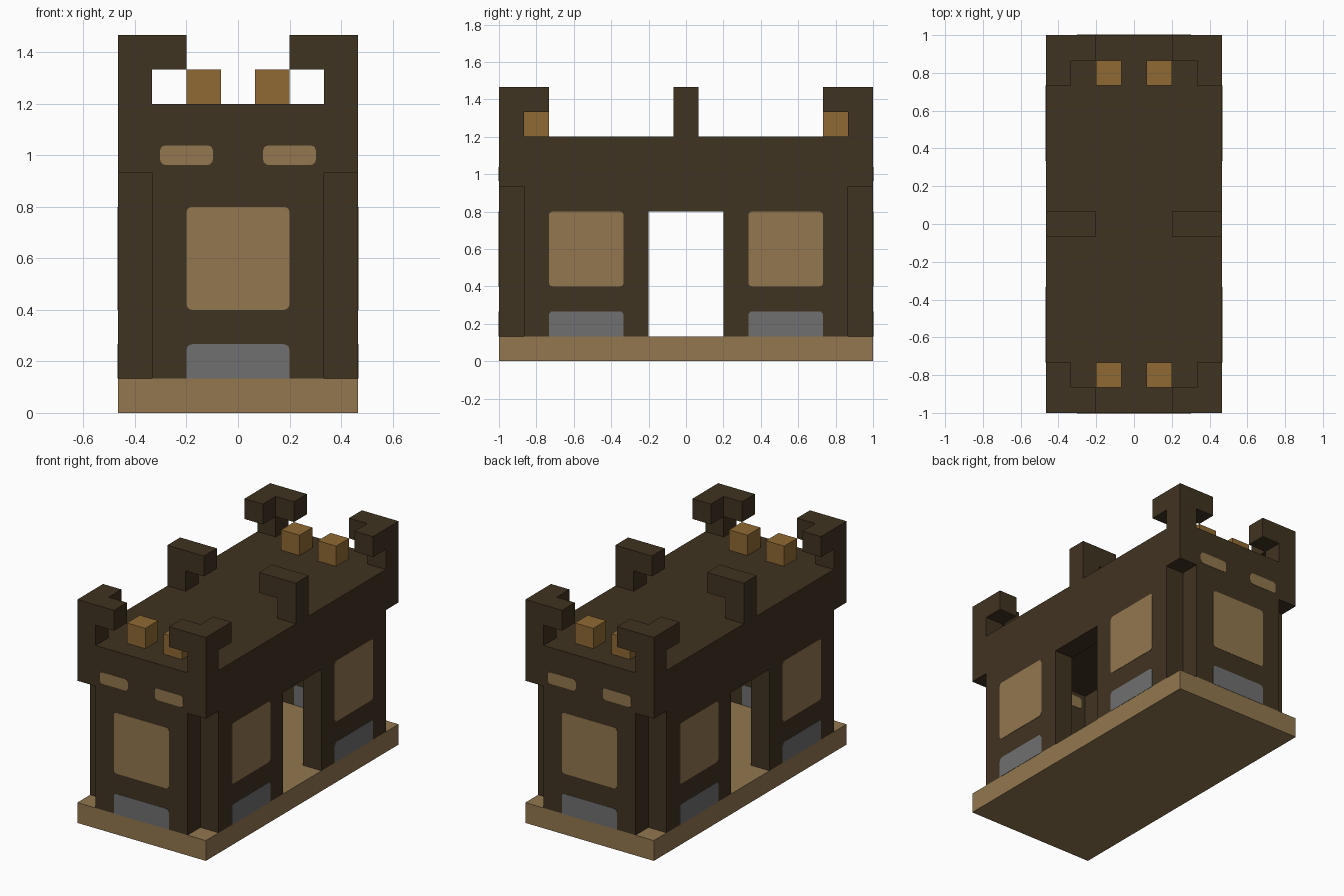
import bpy
import math
from mathutils import Vector

U = 2 / 15  # one block of the building grid
HX, HY = 3.5, 7.5  # half width and half length in blocks
FLOOR, DOOR_TOP, NOTCH_TOP, CEILING, ROOF, POST_TOP, TOP = 1, 6, 7, 8, 9, 10, 11

cube = bpy.data.objects.get("Cube")
if cube:
    bpy.data.objects.remove(cube, do_unlink=True)


def material(name, rgb):
    mat = bpy.data.materials.new(name)
    mat.use_nodes = True
    colour = (*rgb, 1)
    mat.diffuse_color = colour
    mat.node_tree.nodes["Principled BSDF"].inputs["Base Color"].default_value = colour
    return mat


BROWN = material("dark_brown", (0.051, 0.033, 0.015))
TAN = material("tan", (0.287, 0.184, 0.078))
GREY = material("grey", (0.162, 0.162, 0.162))
GOLD = material("gold", (0.279, 0.144, 0.034))


def prism(name, mat, outline, depth):
    """Extrude a closed outline of points (in blocks) along a vector."""
    n = len(outline)
    near = [Vector(p) * U for p in outline]
    far = [p + Vector(depth) * U for p in near]
    faces = [tuple(range(n))[::-1], tuple(range(n, 2 * n))]
    faces += [(i, (i + 1) % n, (i + 1) % n + n, i + n) for i in range(n)]
    # Keep the normals outward whichever way the outline runs
    area = sum((near[i].cross(near[(i + 1) % n]) for i in range(n)), Vector())
    if area.dot(Vector(depth)) < 0:
        faces = [f[::-1] for f in faces]
    mesh = bpy.data.meshes.new(name)
    mesh.from_pydata(near + far, [], faces)
    mesh.materials.append(mat)
    obj = bpy.data.objects.new(name, mesh)
    bpy.context.collection.objects.link(obj)
    return obj


def box(name, mat, xs, ys, zs):
    (x0, x1), (y0, y1), (z0, z1) = sorted(xs), sorted(ys), sorted(zs)
    prism(name, mat, [(x0, y0, z0), (x1, y0, z0), (x1, y1, z0), (x0, y1, z0)],
          (0, 0, z1 - z0))


def rounded(centre, half, z0, z1, radius, square_bottom):
    """Upright rectangle with rounded corners as (across, z) points."""
    points = []
    for k, (sx, sz) in enumerate([(1, 1), (-1, 1), (-1, -1), (1, -1)]):
        if sz < 0 and square_bottom:
            points.append((centre + sx * half, z0))
            continue
        cx = centre + sx * (half - radius)
        cz = z1 - radius if sz > 0 else z0 + radius
        for step in range(4):
            a = math.radians(90 * k + 30 * step)
            points.append((cx + radius * math.cos(a), cz + radius * math.sin(a)))
    return points


def panel(name, mat, axis, side, centre, half, z0, z1, square_bottom=False):
    """Thin plates on the outer and inner face of a wall."""
    outline = rounded(centre, half, z0, z1, 0.16, square_bottom)
    wall = HX if axis == "x" else HY
    for label, at in (("outer", wall - 0.01), ("inner", wall - 1.015)):
        if axis == "x":
            points, depth = [(side * at, a, z) for a, z in outline], (side * 0.025, 0, 0)
        else:
            points, depth = [(a, side * at, z) for a, z in outline], (0, side * 0.025, 0)
        prism(f"{name}_{label}", mat, points, depth)


# Floor slab and roof slab
box("base", TAN, (-HX, HX), (-HY, HY), (0, FLOOR))
box("roof", BROWN, (-HX, HX), (-HY, HY), (CEILING, ROOF))

# Long walls with a doorway, their upper bands, and the middle battlements
for side, s in (("left", 1), ("right", -1)):
    profile = [(-6.5, FLOOR), (-1.5, FLOOR), (-1.5, DOOR_TOP), (1.5, DOOR_TOP),
               (1.5, FLOOR), (6.5, FLOOR), (6.5, NOTCH_TOP), (-6.5, NOTCH_TOP)]
    prism(f"{side}_wall", BROWN, [(s * 2.5, y, z) for y, z in profile], (s, 0, 0))
    box(f"{side}_upper_wall", BROWN, (s * 2.5, s * HX), (-HY, HY), (NOTCH_TOP, CEILING))
    box(f"{side}_battlement_post", BROWN, (s * 2.5, s * HX), (-0.5, 0.5), (ROOF, POST_TOP))
    box(f"{side}_battlement_top", BROWN, (s * 1.5, s * HX), (-0.5, 0.5), (POST_TOP, TOP))
    for y in (-4, 4):
        panel(f"{side}_window", TAN, "x", s, y, 1.5, 3, DOOR_TOP)
        panel(f"{side}_stone", GREY, "x", s, y, 1.5, FLOOR, 2, True)

# End walls, their panels, corner battlements and roof blocks
for end, e in (("front", -1), ("back", 1)):
    box(f"{end}_wall", BROWN, (-2.5, 2.5), (e * 6.5, e * HY), (FLOOR, CEILING))
    panel(f"{end}_window", TAN, "y", e, 0, 1.5, 3, DOOR_TOP)
    panel(f"{end}_stone", GREY, "y", e, 0, 1.5, FLOOR, 2, True)
    for side, s in (("left", 1), ("right", -1)):
        name = f"{end}_{side}"
        panel(f"{name}_slit", TAN, "y", e, s * 1.5, 0.77, 7.22, 7.79)
        box(f"{name}_corner_post", BROWN, (s * 2.5, s * HX), (e * 6.5, e * HY), (ROOF, POST_TOP))
        corner = [(HX, HY), (1.5, HY), (1.5, 6.5), (2.5, 6.5), (2.5, 5.5), (HX, 5.5)]
        prism(f"{name}_corner_top", BROWN,
              [(s * x, e * y, POST_TOP) for x, y in corner], (0, 0, 1))
        box(f"{name}_roof_block", GOLD, (s * 0.5, s * 1.5), (e * 5.5, e * 6.5), (ROOF, POST_TOP))
